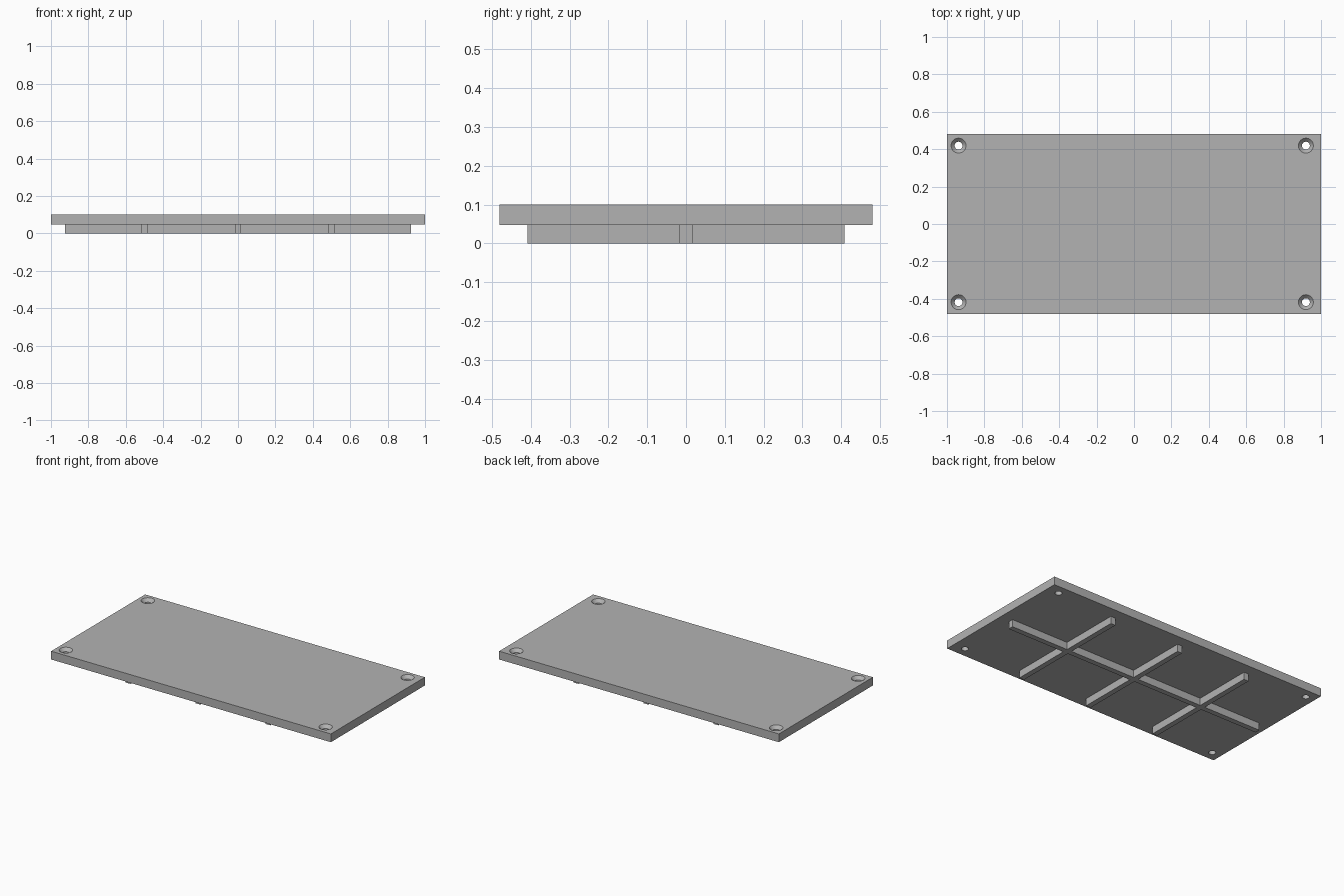
import bpy, bmesh, math

cube = bpy.data.objects.get("Cube")
if cube:
    bpy.data.objects.remove(cube, do_unlink=True)

HALF_X, HALF_Y = 1.0, 0.48
RIB_TOP, TOP = 0.047, 0.1005
RIB_X, RIB_Y, RIB_HALF = 0.926, 0.409, 0.017
HOLE_R, SINK_R, SINK_DEPTH = 0.021, 0.04, 0.02

grey = bpy.data.materials.new("plain grey")
grey.use_nodes = True
grey.diffuse_color = (0.45, 0.45, 0.45, 1)
grey.node_tree.nodes["Principled BSDF"].inputs["Base Color"].default_value = grey.diffuse_color


def make_object(name, bm):
    bmesh.ops.recalc_face_normals(bm, faces=bm.faces)
    mesh = bpy.data.meshes.new(name)
    bm.to_mesh(mesh)
    bm.free()
    mesh.materials.append(grey)
    obj = bpy.data.objects.new(name, mesh)
    bpy.context.collection.objects.link(obj)
    return obj


def extrude_outline(name, outline, bottom, top):
    bm = bmesh.new()
    face = bm.faces.new([bm.verts.new((x, y, bottom)) for x, y in outline])
    new = bmesh.ops.extrude_face_region(bm, geom=[face])["geom"]
    verts = [v for v in new if isinstance(v, bmesh.types.BMVert)]
    bmesh.ops.translate(bm, verts=verts, vec=(0, 0, top - bottom))
    return make_object(name, bm)


def add_lathe(bm, cx, cy, profile, sides=32):
    rings = [[bm.verts.new((cx + r * math.cos(math.tau * i / sides),
                            cy + r * math.sin(math.tau * i / sides), z))
              for i in range(sides)] for r, z in profile]
    for low, high in zip(rings, rings[1:]):
        for i in range(sides):
            j = (i + 1) % sides
            bm.faces.new((low[i], low[j], high[j], high[i]))
    bm.faces.new(rings[0])
    bm.faces.new(rings[-1])


# Cover plate
plate = extrude_outline(
    "cover_plate",
    [(-HALF_X, -HALF_Y), (HALF_X, -HALF_Y), (HALF_X, HALF_Y), (-HALF_X, HALF_Y)],
    RIB_TOP, TOP)

# Countersunk screw holes at the corners
bm = bmesh.new()
over = 0.01
profile = [(HOLE_R, RIB_TOP - over), (HOLE_R, TOP - SINK_DEPTH),
           (SINK_R, TOP), (SINK_R, TOP + over)]
for x in (-0.938, 0.919):
    for y in (-0.418, 0.419):
        add_lathe(bm, x, y, profile)
cutter = make_object("screw_hole_cutter", bm)
cutter.hide_render = True

cut = plate.modifiers.new("screw holes", "BOOLEAN")
cut.operation = "DIFFERENCE"
cut.solver = "EXACT"
cut.object = cutter
bpy.ops.object.select_all(action="DESELECT")
plate.select_set(True)
bpy.context.view_layer.objects.active = plate
bpy.ops.object.modifier_apply(modifier=cut.name)
bpy.data.objects.remove(cutter, do_unlink=True)
bpy.ops.object.shade_smooth_by_angle(angle=math.radians(30))

# Stiffening ribs below: one long rib crossed by three short ones
side = [(-RIB_X, -RIB_HALF)]
for x in (-0.5, 0, 0.5):
    left, right = x - RIB_HALF, x + RIB_HALF
    side += [(left, -RIB_HALF), (left, -RIB_Y), (right, -RIB_Y), (right, -RIB_HALF)]
side.append((RIB_X, -RIB_HALF))
extrude_outline("stiffening_ribs", side + [(-x, -y) for x, y in side], 0, RIB_TOP)
